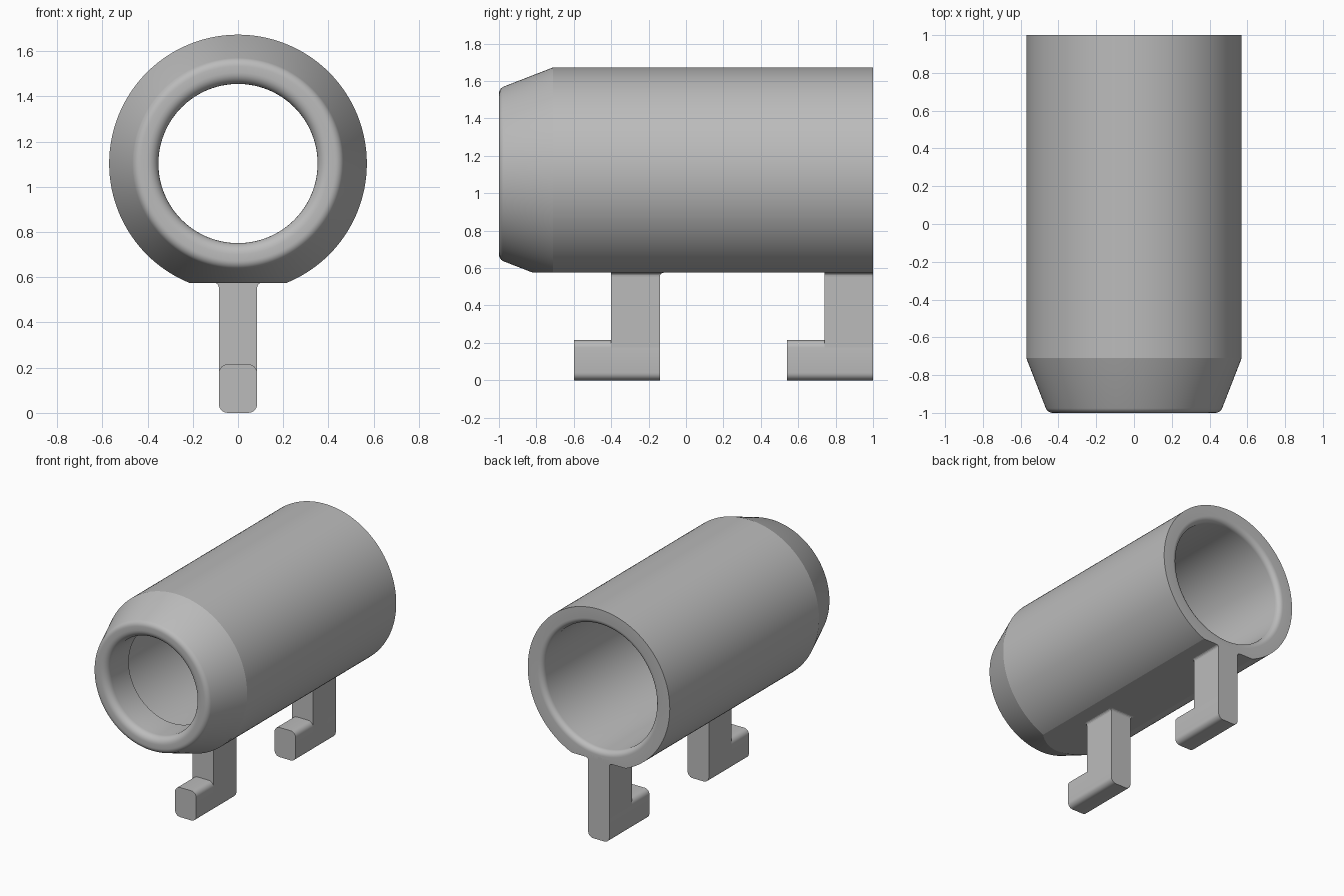
import bpy, bmesh, math
from mathutils import Vector, Matrix

cube = bpy.data.objects.get("Cube")
if cube:
    bpy.data.objects.remove(cube, do_unlink=True)

AXIS_Z = 1.103   # height of the tube axis
FLAT_Z = 0.575   # flat underside of the tube
LEG_W = 0.085    # half width of a leg

grey = bpy.data.materials.new("plain grey")
grey.use_nodes = True
grey.diffuse_color = (0.5, 0.5, 0.5, 1)
grey.node_tree.nodes["Principled BSDF"].inputs["Base Color"].default_value = (0.5, 0.5, 0.5, 1)


def finish(name, bm):
    bmesh.ops.recalc_face_normals(bm, faces=bm.faces[:])
    mesh = bpy.data.meshes.new(name)
    bm.to_mesh(mesh)
    bm.free()
    mesh.materials.append(grey)
    obj = bpy.data.objects.new(name, mesh)
    bpy.context.collection.objects.link(obj)
    bpy.ops.object.select_all(action='DESELECT')
    obj.select_set(True)
    bpy.context.view_layer.objects.active = obj
    bpy.ops.object.shade_smooth_by_angle(angle=math.radians(20))
    return obj


def arc(cx, cy, r, start, end, steps=6):
    angles = [math.radians(start + (end - start) * i / steps) for i in range(steps + 1)]
    return [(cx + r * math.cos(a), cy + r * math.sin(a)) for a in angles]


def extrude(bm, outline, offset):
    face = bm.faces.new([bm.verts.new(p) for p in outline])
    new = bmesh.ops.extrude_face_region(bm, geom=[face])["geom"]
    bmesh.ops.translate(bm, verts=[v for v in new if isinstance(v, bmesh.types.BMVert)], vec=offset)


# Tube: (radius, y) section with rounded lips, a narrow throat and a wide bore
section = [(0.57, 1), (0.57, -0.71)]
section += arc(0.43, -0.96, 0.04, -23, -90)        # outer front lip
section += arc(0.402, -0.95, 0.05, -90, -180)      # inner front lip
section += [(0.352, -0.75), (0.45, -0.75)]         # throat and step
section += arc(0.49, 0.96, 0.04, 180, 90)          # inner back lip
bm = bmesh.new()
ring = [bm.verts.new((r, y, AXIS_Z)) for r, y in section]
edges = [bm.edges.new((a, b)) for a, b in zip(ring, ring[1:] + ring[:1])]
bmesh.ops.spin(bm, geom=ring + edges, cent=(0, 0, AXIS_Z), axis=(0, 1, 0),
               angle=math.tau, steps=128, use_merge=True)
bmesh.ops.remove_doubles(bm, verts=bm.verts[:], dist=1e-5)
cut = bmesh.ops.bisect_plane(bm, geom=bm.verts[:] + bm.edges[:] + bm.faces[:],
                             plane_co=(0, 0, FLAT_Z), plane_no=(0, 0, 1), clear_inner=True)
bmesh.ops.contextual_create(bm, geom=[e for e in bm.edges if e.is_boundary])
finish("tube", bm)


# Hook legs: rounded foot bar, upright post and a small flare under the tube
def hook_leg(name, back):
    front, toe = back - 0.26, back - 0.46
    bm = bmesh.new()
    r, top = 0.04, 0.215
    outline = []
    for i, (sx, z) in enumerate([(1, top - r), (-1, top - r), (-1, r), (1, r)]):
        outline += arc(sx * (LEG_W - r), z, r, 90 * i, 90 * i + 90)
    extrude(bm, [(x, toe, z) for x, z in outline], Vector((0, back - toe, 0)))

    w = LEG_W
    extrude(bm, [(-w, front, 0.1), (w, front, 0.1), (w, back, 0.1), (-w, back, 0.1)],
            Vector((0, 0, 0.5)))

    levels = []
    for t in range(5):
        a = math.radians(90 * t / 4)
        g, z = 0.02 * (1 - math.cos(a)), FLAT_Z - 0.02 + 0.02 * math.sin(a)
        y1 = min(back + g, 1)
        levels.append([bm.verts.new(p) for p in ((-w - g, front, z), (w + g, front, z),
                                                 (w + g, y1, z), (-w - g, y1, z))])
    for low, high in zip(levels, levels[1:]):
        for i in range(4):
            j = (i + 1) % 4
            bm.faces.new((low[i], low[j], high[j], high[i]))
    finish(name, bm)


hook_leg("front_hook_leg", -0.14)
hook_leg("rear_hook_leg", 1.0)
